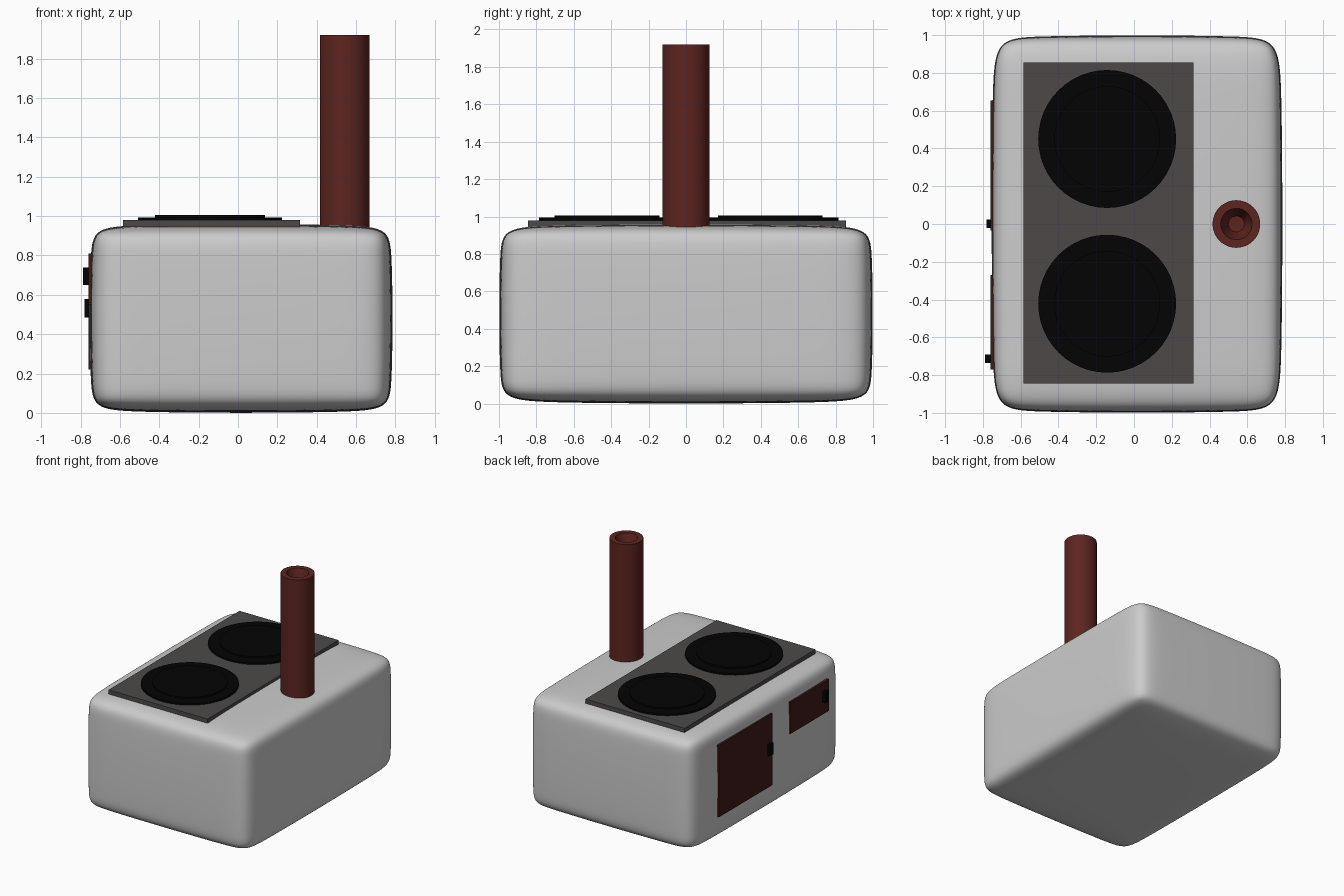
import bpy, bmesh, math

if "Cube" in bpy.data.objects:
    bpy.data.objects.remove(bpy.data.objects["Cube"])


def material(name, rgb):
    m = bpy.data.materials.new(name)
    m.diffuse_color = (*rgb, 1)
    m.use_nodes = True
    m.node_tree.nodes["Principled BSDF"].inputs["Base Color"].default_value = m.diffuse_color
    return m


RED = material("red_brown", (0.11, 0.018, 0.014))
DARK_RED = material("dark_red_brown", (0.05, 0.011, 0.009))
IRON = material("dark_iron", (0.075, 0.066, 0.066))
BLACK = material("black", (0.001, 0.001, 0.001))


def add_object(name, bm, mat=None):
    bmesh.ops.recalc_face_normals(bm, faces=bm.faces)
    me = bpy.data.meshes.new(name)
    bm.to_mesh(me)
    bm.free()
    ob = bpy.data.objects.new(name, me)
    bpy.context.collection.objects.link(ob)
    if mat:
        me.materials.append(mat)
    return ob


def box(name, x, y, z, mat=None):
    """Box from (min, max) ranges."""
    bm = bmesh.new()
    bmesh.ops.create_cube(bm, size=1)
    for v in bm.verts:
        for i, (a, b) in enumerate((x, y, z)):
            v.co[i] = (a + b) / 2 + v.co[i] * (b - a)
    return add_object(name, bm, mat)


def lathe(name, profile, loc, mat, n=48):
    """Closed solid turned from (radius, z) points."""
    bm = bmesh.new()
    rings = [[bm.verts.new((r * math.cos(2 * math.pi * i / n),
                            r * math.sin(2 * math.pi * i / n), z))
              for i in range(n)] for r, z in profile]
    for a, b in zip(rings, rings[1:]):
        for i in range(n):
            j = (i + 1) % n
            bm.faces.new((a[i], a[j], b[j], b[i]))
    bm.faces.new(rings[0])
    bm.faces.new(rings[-1])
    ob = add_object(name, bm, mat)
    ob.location = loc
    bpy.ops.object.select_all(action='DESELECT')
    ob.select_set(True)
    bpy.context.view_layer.objects.active = ob
    bpy.ops.object.shade_smooth_by_angle(angle=math.radians(30))
    return ob


# Soft-edged stove body: chamfered box, subdivided
body = box("stove_body", (-0.757, 0.789), (-1.002, 1.002), (-0.003, 0.963))
bev = body.modifiers.new("chamfer", 'BEVEL')
bev.width, bev.segments = 0.045, 1
sub = body.modifiers.new("round", 'SUBSURF')
sub.levels = sub.render_levels = 5
for p in body.data.polygons:
    p.use_smooth = True

# Hot plate with two stepped burners
box("hot_plate", (-0.585, 0.315), (-0.845, 0.855), (0.945, 0.98), IRON)
for name, y in (("burner_back", 0.45), ("burner_front", -0.422)):
    lathe(name, [(0.365, 0.96), (0.365, 0.994), (0.28, 0.994), (0.28, 1.006)],
          (-0.142, y, 0), BLACK)

# Chimney with tapered blind hole
lathe("chimney", [(0.126, 0.945), (0.126, 1.92), (0.083, 1.92), (0.042, 1.80)],
      (0.542, 0, 0), RED)

# Doors and latches on the left side
box("fire_door", (-0.76, -0.73), (-0.035, 0.655), (0.22, 0.81), DARK_RED)
box("fire_door_latch", (-0.78, -0.74), (-0.02, 0.025), (0.485, 0.58), BLACK)
box("ash_door", (-0.76, -0.73), (-0.77, -0.27), (0.55, 0.81), DARK_RED)
box("ash_door_latch", (-0.788, -0.74), (-0.735, -0.69), (0.65, 0.74), BLACK)
